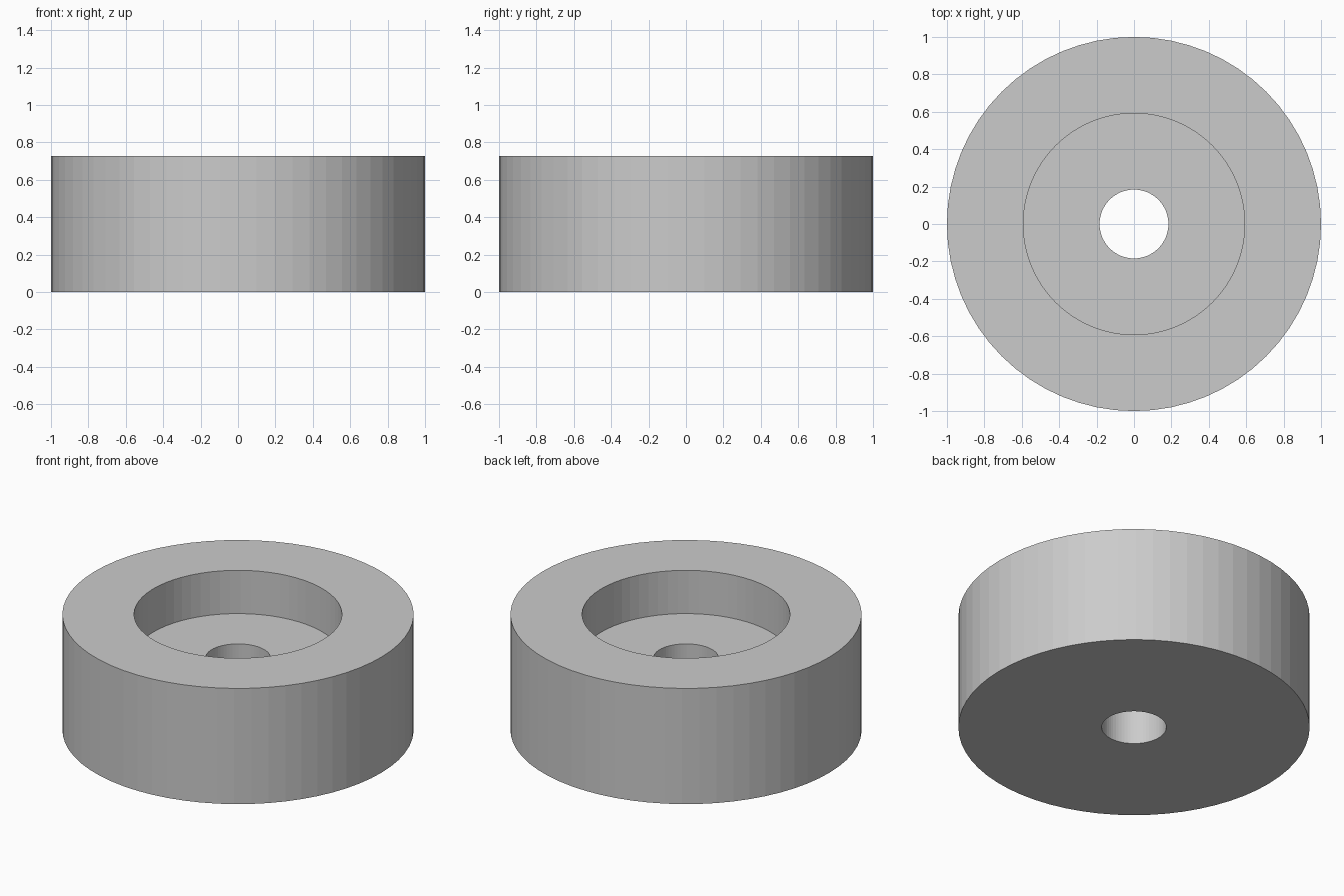
import bpy, bmesh
from math import cos, sin, tau

if "Cube" in bpy.data.objects:
    bpy.data.objects.remove(bpy.data.objects["Cube"])

SEGMENTS = 64

# Closed cross-section (radius, height): outer wall, top rim, recess, through hole
PROFILE = [(1.0, 0.0), (1.0, 0.727), (0.592, 0.727),
           (0.592, 0.455), (0.184, 0.455), (0.184, 0.0)]


def lathe(name, profile, segments):
    bm = bmesh.new()
    rings = [[bm.verts.new((r * cos(tau * i / segments), r * sin(tau * i / segments), z))
              for i in range(segments)] for r, z in profile]
    for a, b in zip(rings, rings[1:] + rings[:1]):
        for i in range(segments):
            j = (i + 1) % segments
            bm.faces.new((a[i], a[j], b[j], b[i]))
    bmesh.ops.recalc_face_normals(bm, faces=bm.faces)
    mesh = bpy.data.meshes.new(name)
    bm.to_mesh(mesh)
    bm.free()
    obj = bpy.data.objects.new(name, mesh)
    bpy.context.collection.objects.link(obj)
    return obj


# Counterbored round foot with flat facets
lathe("counterbored_foot", PROFILE, SEGMENTS)
